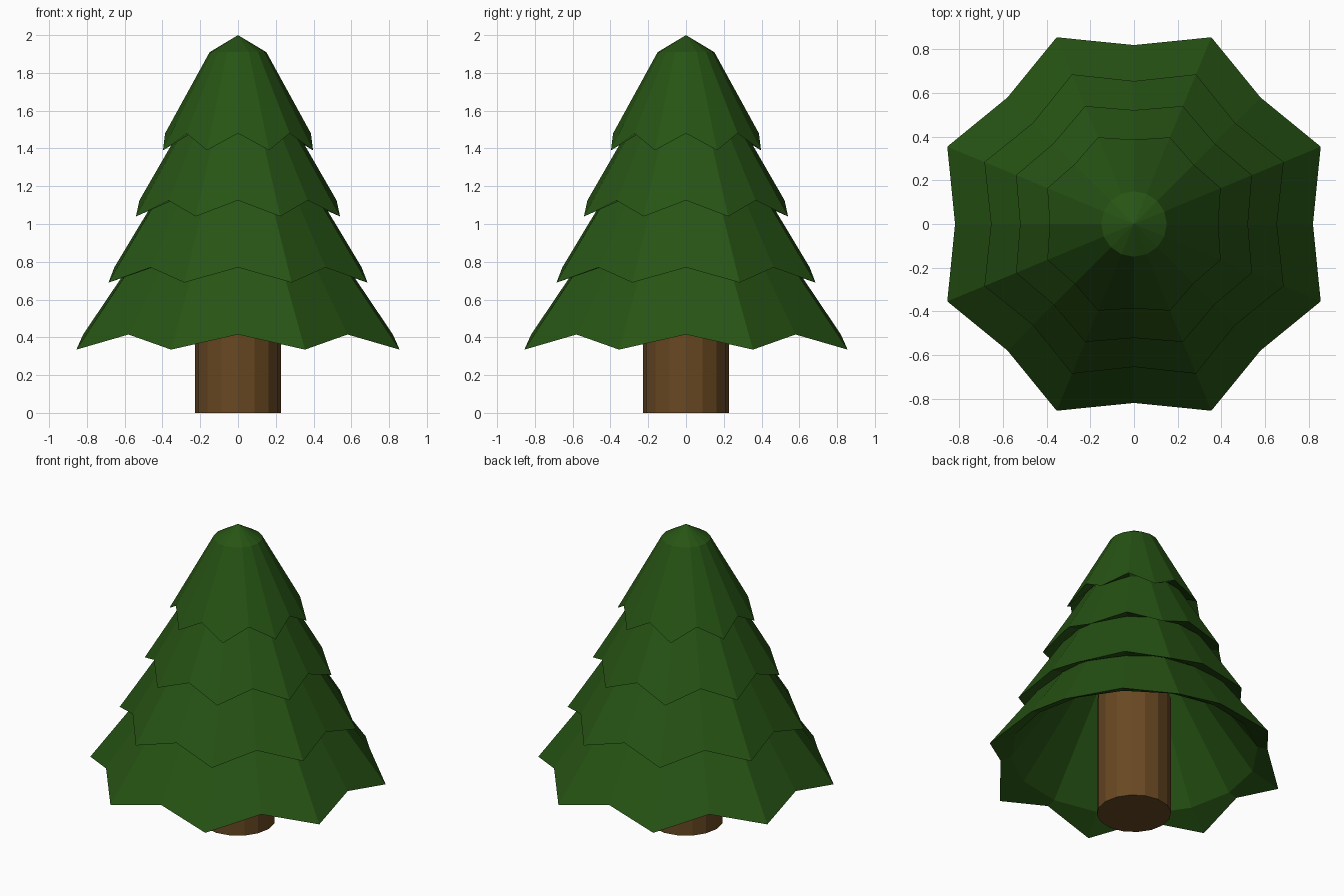
import bpy, bmesh
from math import cos, sin, pi

if "Cube" in bpy.data.objects:
    bpy.data.objects.remove(bpy.data.objects["Cube"])

N = 16


def material(name, rgb):
    m = bpy.data.materials.new(name)
    m.diffuse_color = (*rgb, 1)
    m.use_nodes = True
    m.node_tree.nodes["Principled BSDF"].inputs["Base Color"].default_value = m.diffuse_color
    return m


green = material("needles", (0.02, 0.088, 0.007))
brown = material("bark", (0.14, 0.065, 0.016))


def lathe(name, rings, mat):
    """Skin rings of (valley radius, valley z, tip radius, tip z); radius 0 is a pole."""
    bm = bmesh.new()
    loops = []
    for rv, zv, rt, zt in rings:
        if rv == 0:
            loops.append([bm.verts.new((0, 0, zv))] * N)
            continue
        loop = []
        for i in range(N):
            r, z = (rt, zt) if i % 2 else (rv, zv)
            a = 2 * pi * i / N
            loop.append(bm.verts.new((r * cos(a), r * sin(a), z)))
        loops.append(loop)
    for lo, hi in zip(loops, loops[1:]):
        for i in range(N):
            j = (i + 1) % N
            quad = list(dict.fromkeys((lo[i], lo[j], hi[j], hi[i])))
            bm.faces.new(quad)
    bmesh.ops.recalc_face_normals(bm, faces=bm.faces)
    me = bpy.data.meshes.new(name)
    bm.to_mesh(me)
    bm.free()
    me.materials.append(mat)
    ob = bpy.data.objects.new(name, me)
    bpy.context.collection.objects.link(ob)
    return ob


def ring(r, z):
    return (r, z, r, z)


# Trunk
lathe("trunk", [ring(0, 0), ring(0.228, 0), ring(0.228, 0.8), ring(0, 0.8)], brown)

# Branch tiers: valley radius, valley z, tip radius, tip z, shoulder z, apex z, rim width
tiers = [
    (0.82, 0.415, 0.926, 0.335, 1.41, 1.46, 0.06),
    (0.655, 0.77, 0.742, 0.69, 1.61, 1.66, 0.08),
    (0.522, 1.125, 0.585, 1.04, 1.77, 1.82, 0.08),
    (0.386, 1.48, 0.43, 1.39, 1.91, 2.0, 0.07),
]
for n, (rv, zv, rt, zt, zs, za, w) in enumerate(tiers, 1):
    lathe(f"branch_tier_{n}", [
        ring(0, za),
        ring(0.15, zs),
        (rv, zv, rt, zt),          # zigzag skirt edge
        ring(rv - w, zv + 0.015),  # inner edge of the rim
        ring(0.09, zs - 0.04),
        ring(0, zs - 0.02),
    ], green)
